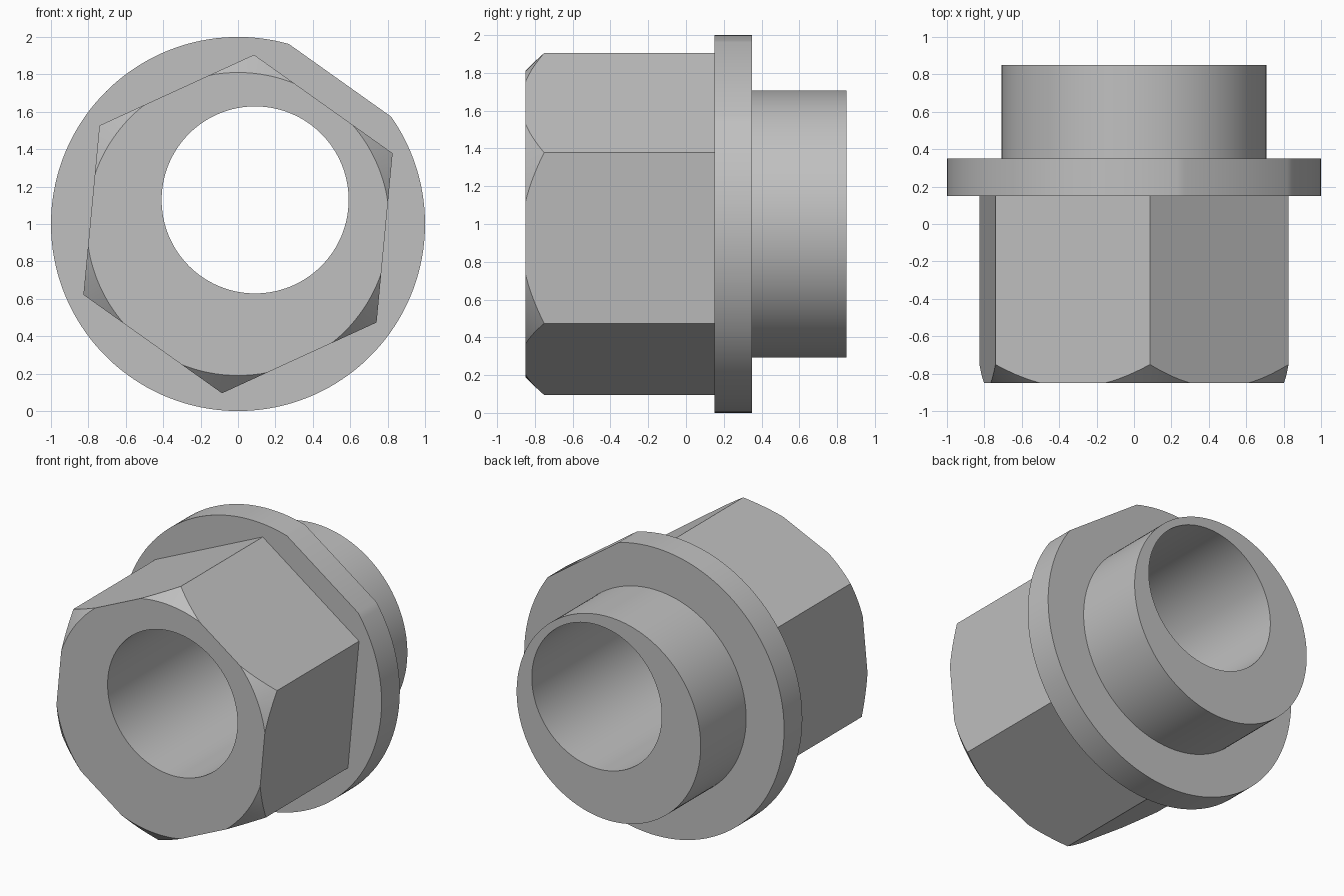
import bpy, bmesh
from math import sin, cos, acos, pi, radians

if "Cube" in bpy.data.objects:
    bpy.data.objects.remove(bpy.data.objects["Cube"], do_unlink=True)

TILT = radians(5.4)          # hexagon corner, clockwise from the top
FLAT = TILT + pi / 6         # direction of the flange flat and bore offset
SEGMENTS = 128


def arc(radius, start=0.0, sweep=2 * pi, count=SEGMENTS, closed=True):
    """Points (x, z) running clockwise from the top."""
    steps = count if closed else count - 1
    angles = [start + sweep * i / steps for i in range(count)]
    return [(radius * sin(a), radius * cos(a)) for a in angles]


def loft(name, sections, offset=(0, 0)):
    """Closed solid through (y, outline) sections, around the fitting's axis."""
    bm = bmesh.new()
    rings = [[bm.verts.new((x + offset[0], y, z + 1 + offset[1])) for x, z in outline]
             for y, outline in sections]
    n = len(rings[0])
    for a, b in zip(rings, rings[1:]):
        for i in range(n):
            j = (i + 1) % n
            bm.faces.new((a[i], a[j], b[j], b[i]))
    bm.faces.new(rings[0])
    bm.faces.new(rings[-1])
    bmesh.ops.recalc_face_normals(bm, faces=bm.faces)
    mesh = bpy.data.meshes.new(name)
    bm.to_mesh(mesh)
    bm.free()
    obj = bpy.data.objects.new(name, mesh)
    bpy.context.collection.objects.link(obj)
    return obj


def combine(target, tool, operation):
    mod = target.modifiers.new(operation, 'BOOLEAN')
    mod.operation, mod.solver, mod.object = operation, 'EXACT', tool
    bpy.context.view_layer.objects.active = target
    bpy.ops.object.modifier_apply(modifier=mod.name)
    bpy.data.objects.remove(tool, do_unlink=True)


# Hexagonal body with a turned 45 degree chamfer at the front
hexagon = arc(0.909, TILT, count=6)
fitting = loft("hex_fitting", [(-0.85, hexagon), (0.22, hexagon)])
chamfer = loft("chamfer_cutter", [(-0.9, arc(0.76)), (-0.7, arc(0.96)), (0.5, arc(0.96))])
combine(fitting, chamfer, 'INTERSECT')

# Flange disc with one flat
half = acos(0.942)
disc = arc(1.0, FLAT + half, 2 * pi - 2 * half, closed=False)
combine(fitting, loft("flange", [(0.15, disc), (0.35, disc)]), 'UNION')

# Round rear spigot
spigot = arc(0.708)
combine(fitting, loft("spigot", [(0.28, spigot), (0.85, spigot)]), 'UNION')

# Eccentric through bore, shifted toward the flange flat
bore = arc(0.5)
shift = (0.158 * sin(FLAT), 0.158 * cos(FLAT))
combine(fitting, loft("bore_cutter", [(-1, bore), (1, bore)], shift), 'DIFFERENCE')

# Smooth round surfaces, crisp edges
fitting.data.shade_smooth()
fitting.data.set_sharp_from_angle(angle=radians(30))

# Plain grey metal
grey = bpy.data.materials.new("grey_metal")
grey.use_nodes = True
colour = (0.53, 0.53, 0.53, 1)
grey.diffuse_color = colour
grey.node_tree.nodes["Principled BSDF"].inputs["Base Color"].default_value = colour
fitting.data.materials.clear()
fitting.data.materials.append(grey)
